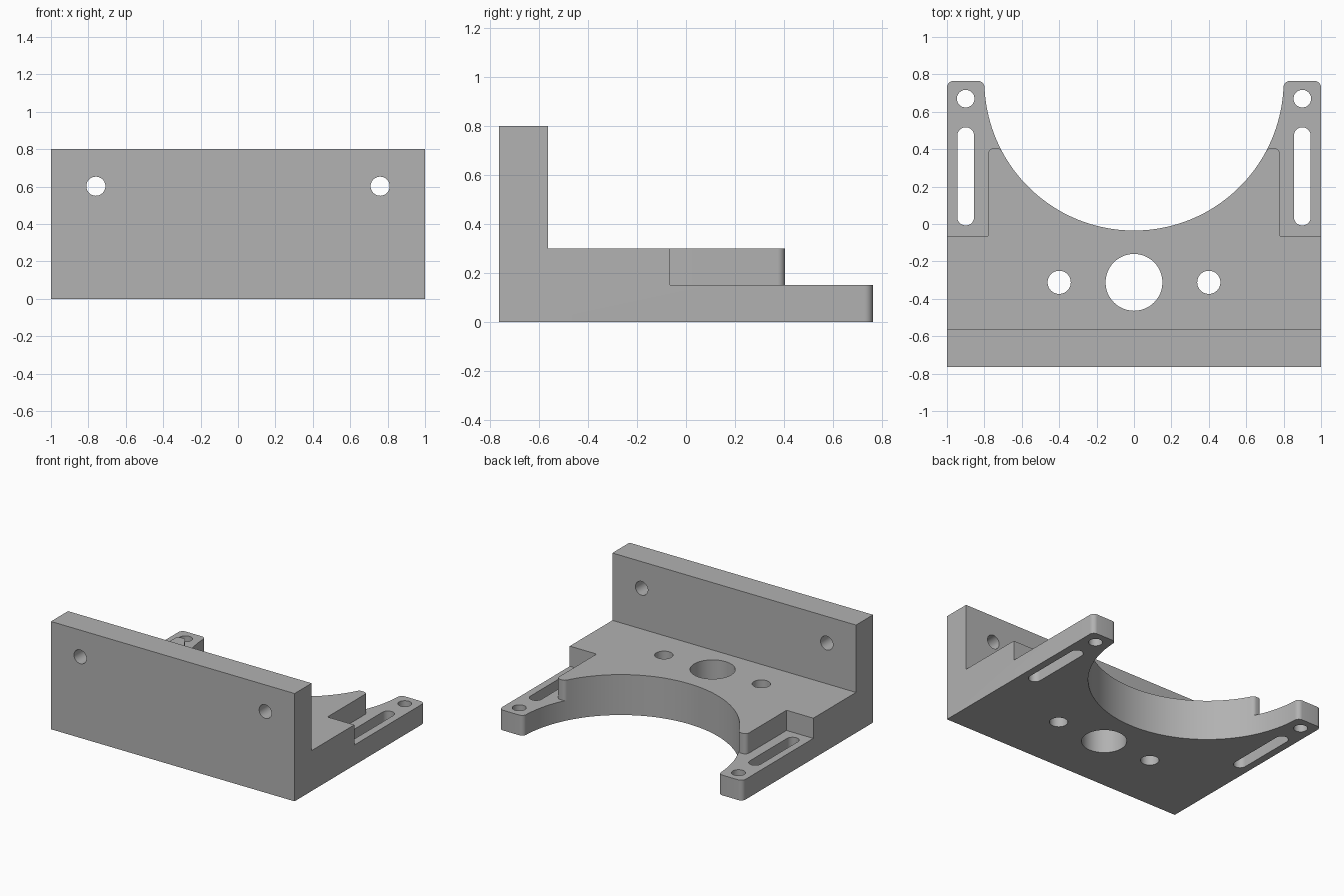
import bpy, bmesh
from math import radians, degrees, sin, cos, atan2, sqrt, ceil
from mathutils import Matrix

if "Cube" in bpy.data.objects:
    bpy.data.objects.remove(bpy.data.objects["Cube"], do_unlink=True)

BACK, FRONT = 0.765, -0.765
ARCH_R, ARCH_Y = 0.8, 0.765      # large arch, centred on the rear edge
WALL_BACK = -0.565

metal = bpy.data.materials.new("plain grey")
metal.use_nodes = True
grey = (0.445, 0.445, 0.445, 1)
metal.diffuse_color = grey
metal.node_tree.nodes["Principled BSDF"].inputs["Base Color"].default_value = grey


def arc(cx, cy, r, start, end, steps):
    """Points along an arc, angles in degrees."""
    angles = [radians(start + (end - start) * i / steps) for i in range(steps + 1)]
    return [(cx + r * cos(a), cy + r * sin(a)) for a in angles]


def circle(cx, cy, r):
    return arc(cx, cy, r, 0, 360, 48)[:-1]


def slot(cx, y0, y1, r):
    return arc(cx, y1 - r, r, 0, 180, 20) + arc(cx, y0 + r, r, 180, 360, 20)


def arched_outline(side, half_width, top, r):
    """Mirrored outline: side points, rounded rear tips and the arch."""
    # rounding that touches both the rear edge and the arch
    cy = top - r
    cx = sqrt((ARCH_R + r) ** 2 - (cy - ARCH_Y) ** 2)
    touch = degrees(atan2(cy - ARCH_Y, cx))
    right = side + arc(half_width - r, cy, r, 0, 90, 8)
    right += arc(cx, cy, r, 90, 180 + touch, 8)
    # arch sampled on shared angles so stacked layers line up
    first = ceil(-touch / 2 + 0.25) * 2
    right += arc(0, ARCH_Y, ARCH_R, -first, -90, (90 - first) // 2)
    return right + [(-x, y) for x, y in reversed(right[:-1])]


def solid(name, outlines, low, high, upright=False):
    """Extrude outlines along z, or along y when upright."""
    bm = bmesh.new()
    for outline in outlines:
        face = bm.faces.new([bm.verts.new((x, y, low)) for x, y in outline])
        new = bmesh.ops.extrude_face_region(bm, geom=[face])["geom"]
        bmesh.ops.translate(bm, vec=(0, 0, high - low),
                            verts=[v for v in new if isinstance(v, bmesh.types.BMVert)])
    if upright:
        bm.transform(Matrix.Rotation(radians(90), 4, 'X'))
    bmesh.ops.recalc_face_normals(bm, faces=bm.faces)
    mesh = bpy.data.meshes.new(name)
    bm.to_mesh(mesh)
    bm.free()
    mesh.materials.append(metal)
    obj = bpy.data.objects.new(name, mesh)
    bpy.context.collection.objects.link(obj)
    return obj


def combine(target, tool, operation):
    mod = target.modifiers.new(operation, 'BOOLEAN')
    mod.operation, mod.solver, mod.object = operation, 'EXACT', tool
    bpy.context.view_layer.objects.active = target
    bpy.ops.object.modifier_apply(modifier=mod.name)
    bpy.data.objects.remove(tool, do_unlink=True)


# Lower plate with two rear arms
bracket = solid("mounting_bracket",
                [arched_outline([(1, FRONT)], 1, BACK, 0.035)], 0, 0.15)

# Raised deck, narrowed beside the arms
deck_side = [(1, FRONT), (1, -0.065), (0.78, -0.065)]
deck = solid("raised_deck", [arched_outline(deck_side, 0.78, 0.405, 0.03)], 0.15, 0.3)
combine(bracket, deck, 'UNION')

# Upright front wall
wall = solid("front_wall",
             [[(-1, FRONT), (1, FRONT), (1, WALL_BACK), (-1, WALL_BACK)]], 0.3, 0.8)
combine(bracket, wall, 'UNION')

# Vertical holes and arm slots
holes = [circle(0, -0.312, 0.152)]
for s in (-1, 1):
    holes += [circle(s * 0.4, -0.312, 0.062), circle(s * 0.9, 0.67, 0.047),
              slot(s * 0.9, -0.008, 0.517, 0.045)]
combine(bracket, solid("floor_hole_cutter", holes, -0.1, 0.5), 'DIFFERENCE')

# Bolt holes through the wall
bolts = [circle(s * 0.76, 0.602, 0.051) for s in (-1, 1)]
combine(bracket, solid("wall_hole_cutter", bolts, 0.5, 0.9, upright=True), 'DIFFERENCE')

# Smooth curved walls, keep machined edges sharp
bpy.ops.object.select_all(action='DESELECT')
bracket.select_set(True)
bpy.context.view_layer.objects.active = bracket
bpy.ops.object.shade_smooth_by_angle(angle=radians(30))
